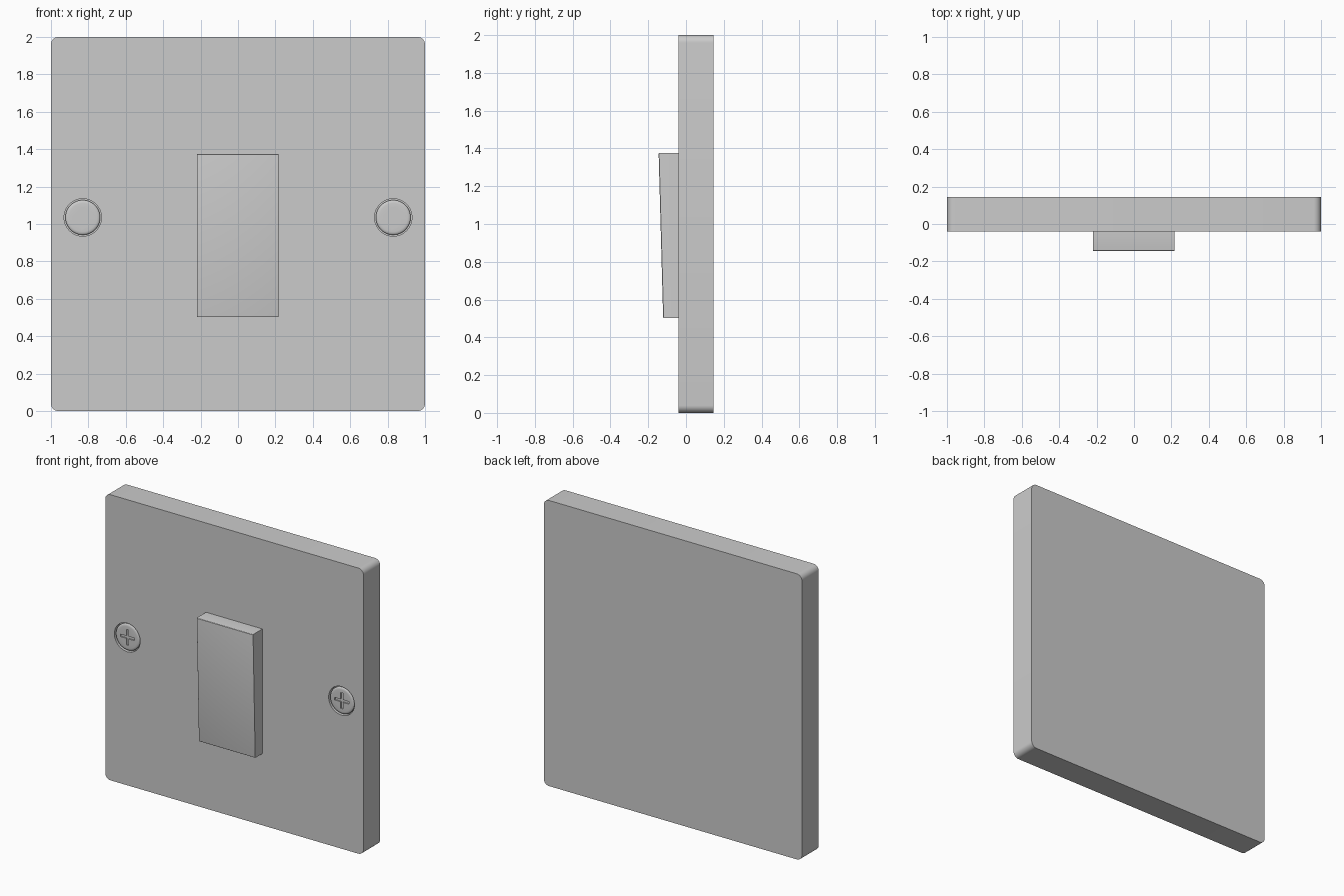
import bpy, bmesh
from math import pi, cos, sin, radians
from mathutils import Matrix

if "Cube" in bpy.data.objects:
    bpy.data.objects.remove(bpy.data.objects["Cube"])


def finish(name, bm, smooth=True):
    bmesh.ops.recalc_face_normals(bm, faces=bm.faces)
    me = bpy.data.meshes.new(name)
    bm.to_mesh(me)
    bm.free()
    ob = bpy.data.objects.new(name, me)
    bpy.context.collection.objects.link(ob)
    if smooth:
        shade(ob)
    return ob


def shade(ob):
    bpy.ops.object.select_all(action='DESELECT')
    ob.select_set(True)
    bpy.context.view_layer.objects.active = ob
    bpy.ops.object.shade_smooth_by_angle(angle=radians(30))


def prism(bm, pts, y0, y1):
    # extrude an (x, z) outline from y0 to y1
    f = bm.faces.new([bm.verts.new((x, y0, z)) for x, z in pts])
    ext = bmesh.ops.extrude_face_region(bm, geom=[f])['geom']
    for v in ext:
        if isinstance(v, bmesh.types.BMVert):
            v.co.y = y1


def cut(ob, cutter):
    mod = ob.modifiers.new("cut", 'BOOLEAN')
    mod.object = cutter
    mod.operation = 'DIFFERENCE'
    mod.solver = 'EXACT'
    bpy.context.view_layer.objects.active = ob
    bpy.ops.object.modifier_apply(modifier=mod.name)
    bpy.data.objects.remove(cutter)
    shade(ob)


def circle(cx, cz, r, n=48):
    return [(cx + r * cos(2 * pi * i / n), cz + r * sin(2 * pi * i / n)) for i in range(n)]


FRONT, BACK = -0.04, 0.145
SX, SZ = 0.83, 1.035

# Wall plate with rounded corners
R = 0.04
outline = []
for cx, cz, a0 in ((1 - R, 2 - R, 0), (-1 + R, 2 - R, 90), (-1 + R, R, 180), (1 - R, R, 270)):
    for i in range(9):
        a = radians(a0 + 90 * i / 8)
        outline.append((cx + R * cos(a), cz + R * sin(a)))
bm = bmesh.new()
prism(bm, outline, FRONT, BACK)
plate = finish("wall_plate", bm)

# Round screw recesses
bm = bmesh.new()
for s in (-1, 1):
    prism(bm, circle(s * SX, SZ, 0.1), FRONT - 0.05, FRONT + 0.03)
cut(plate, finish("recess_cutter", bm, False))

# Tilted rocker, profile in (y, z), softened front edges
bm = bmesh.new()
f = bm.faces.new([bm.verts.new((-0.22, y, z)) for y, z in
                  ((-0.03, 0.502), (-0.121, 0.502), (-0.145, 1.375), (-0.03, 1.375))])
ext = bmesh.ops.extrude_face_region(bm, geom=[f])['geom']
for v in ext:
    if isinstance(v, bmesh.types.BMVert):
        v.co.x = 0.217
edges = [e for e in bm.edges if all(v.co.y < -0.1 for v in e.verts)]
bmesh.ops.bevel(bm, geom=edges, offset=0.005, segments=3, profile=0.5, affect='EDGES')
finish("rocker_switch", bm)

# Screw heads with rounded rims and shallow cross slots
for side, s in (("left", -1), ("right", 1)):
    bm = bmesh.new()
    prof = [(0.093, FRONT + 0.035), (0.093, FRONT + 0.010), (0.090, FRONT + 0.006),
            (0.084, FRONT + 0.003), (0.075, FRONT + 0.002)]
    rings = [[bm.verts.new((x, y, z)) for x, z in circle(s * SX, SZ, r)] for r, y in prof]
    for a, b in zip(rings, rings[1:]):
        for i in range(48):
            j = (i + 1) % 48
            bm.faces.new((a[i], a[j], b[j], b[i]))
    bm.faces.new(rings[0])
    bm.faces.new(rings[-1])
    head = finish(side + "_screw", bm)

    w, l = 0.009, 0.055
    cross = [(w, w), (w, l), (-w, l), (-w, w), (-l, w), (-l, -w),
             (-w, -w), (-w, -l), (w, -l), (w, -w), (l, -w), (l, w)]
    bm = bmesh.new()
    prism(bm, [(s * SX + x, SZ + z) for x, z in cross], FRONT - 0.03, FRONT + 0.010)
    cut(head, finish("slot_cutter", bm, False))
